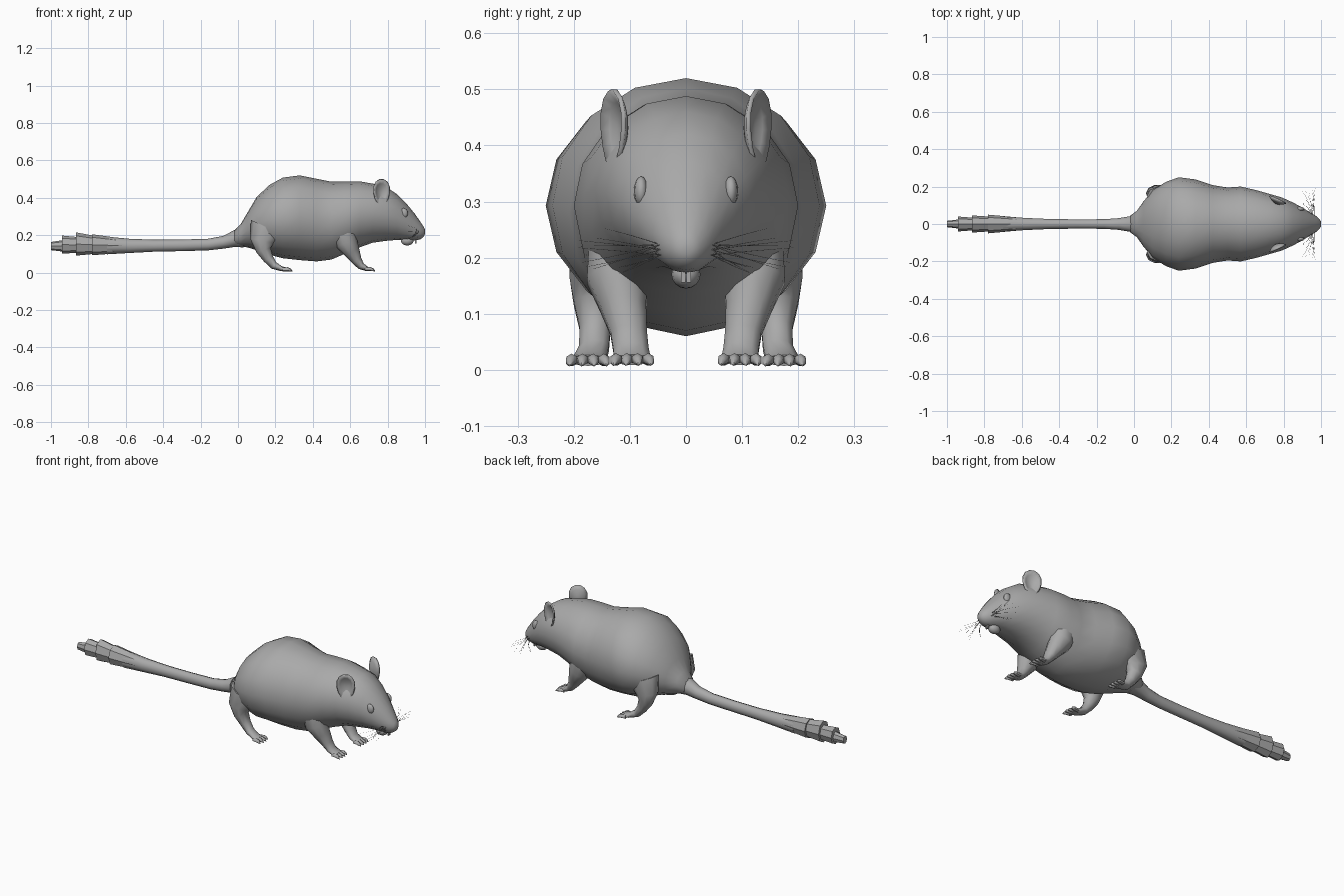
import bpy, bmesh, math, random
from mathutils import Vector, Matrix

if "Cube" in bpy.data.objects:
    bpy.data.objects.remove(bpy.data.objects["Cube"])

random.seed(4)
fur = bpy.data.materials.new("grey_fur")
fur.diffuse_color = (0.4, 0.4, 0.4, 1)
fur.use_nodes = True
fur.node_tree.nodes["Principled BSDF"].inputs["Base Color"].default_value = fur.diffuse_color


def finish(name, bm, mirror=False, angle=60, flat=False):
    """Turn a bmesh into a named object, optionally mirrored left to right."""
    bmesh.ops.recalc_face_normals(bm, faces=bm.faces)
    me = bpy.data.meshes.new(name)
    bm.to_mesh(me)
    bm.free()
    me.materials.append(fur)
    ob = bpy.data.objects.new(name, me)
    bpy.context.collection.objects.link(ob)
    if mirror:
        m = ob.modifiers.new("mirror", 'MIRROR')
        m.use_axis = (False, True, False)
        m.use_mirror_merge = False
    if not flat:
        bpy.ops.object.select_all(action='DESELECT')
        bpy.context.view_layer.objects.active = ob
        ob.select_set(True)
        bpy.ops.object.shade_smooth_by_angle(angle=math.radians(angle))
    return ob


def add_loft(bm, rings, sides=12, upright=False):
    """Rings are (x, y, z, half width, half height), bent along the path."""
    loops = []
    for i, (x, y, z, w, h) in enumerate(rings):
        up = Vector((0, 0, 1))
        if not upright:
            a, b = rings[max(i - 1, 0)], rings[min(i + 1, len(rings) - 1)]
            up = Vector((a[2] - b[2], 0, b[0] - a[0])).normalized()
        loop = []
        for k in range(sides):
            t = 2 * math.pi * k / sides
            p = Vector((x, y + w * math.sin(t), z)) + up * h * math.cos(t)
            loop.append(bm.verts.new(p))
        loops.append(loop)
    for a, b in zip(loops, loops[1:]):
        for k in range(sides):
            n = (k + 1) % sides
            bm.faces.new((a[k], a[n], b[n], b[k]))
    bm.faces.new(loops[0])
    bm.faces.new(loops[-1])


def add_ball(bm, centre, radii, seg=12, rows=8):
    mat = Matrix.Translation(centre) @ Matrix.Diagonal((*radii, 1))
    bmesh.ops.create_uvsphere(bm, u_segments=seg, v_segments=rows, radius=1, matrix=mat)


# Body and head: x, half width, top, bottom
body = [
    (-0.02, 0.045, 0.225, 0.145), (0.015, 0.07, 0.26, 0.14), (0.05, 0.12, 0.32, 0.135),
    (0.10, 0.18, 0.405, 0.12), (0.17, 0.225, 0.47, 0.095), (0.24, 0.25, 0.508, 0.077),
    (0.33, 0.238, 0.52, 0.067), (0.42, 0.208, 0.502, 0.06), (0.50, 0.195, 0.486, 0.07),
    (0.57, 0.20, 0.486, 0.10), (0.65, 0.182, 0.488, 0.135), (0.72, 0.162, 0.476, 0.16),
    (0.79, 0.142, 0.46, 0.17), (0.85, 0.115, 0.42, 0.175), (0.90, 0.088, 0.37, 0.175),
    (0.945, 0.06, 0.315, 0.172), (0.975, 0.042, 0.272, 0.178), (0.993, 0.025, 0.245, 0.192),
    (1.0, 0.012, 0.23, 0.206),
]
bm = bmesh.new()
add_loft(bm, [(x, 0, (t + b) / 2, w, (t - b) / 2) for x, w, t, b in body], 16, True)
finish("body", bm)

# Tail stem
bm = bmesh.new()
add_loft(bm, [
    (0.03, 0, 0.195, 0.06, 0.06), (-0.02, 0, 0.182, 0.044, 0.045),
    (-0.08, 0, 0.162, 0.033, 0.034), (-0.16, 0, 0.15, 0.027, 0.031),
    (-0.30, 0, 0.146, 0.026, 0.031), (-0.45, 0, 0.144, 0.028, 0.032),
    (-0.58, 0, 0.143, 0.034, 0.038), (-0.70, 0, 0.145, 0.042, 0.047)], 10, True)
finish("tail", bm)

# Stepped tuft at the tail end
bm = bmesh.new()
add_loft(bm, [
    (-0.62, 0, 0.144, 0.035, 0.039), (-0.78, 0, 0.149, 0.05, 0.056),
    (-0.78, 0, 0.149, 0.04, 0.050), (-0.865, 0, 0.153, 0.046, 0.062),
    (-0.865, 0, 0.148, 0.034, 0.043), (-0.94, 0, 0.15, 0.040, 0.048),
    (-0.94, 0, 0.143, 0.024, 0.030), (-1.0, 0, 0.142, 0.017, 0.022)], 8, True)
finish("tail_tuft", bm, flat=True)


# Legs with splayed toes and claws
def leg(name, rings):
    bm = bmesh.new()
    add_loft(bm, rings, 10)
    finish(name, bm, True)
    x, y, z, w, h = rings[-1]
    bm = bmesh.new()
    for k in (-1.5, -0.5, 0.5, 1.5):
        reach = 0.024 - 0.004 * abs(k)
        ty = y + k * w * 0.52
        add_loft(bm, [
            (x - 0.02, ty, z, 0.010, 0.010),
            (x + reach * 0.4, ty + k * 0.002, z + 0.001, 0.011, 0.011),
            (x + reach, ty + k * 0.004, z - 0.003, 0.008, 0.008),
            (x + reach + 0.012, ty + k * 0.005, z - 0.010, 0.001, 0.001)], 6)
    finish(name + "_toes", bm, True)


leg("front_leg", [
    (0.56, 0.120, 0.23, 0.055, 0.07), (0.58, 0.123, 0.16, 0.056, 0.06),
    (0.61, 0.112, 0.11, 0.043, 0.043), (0.635, 0.102, 0.065, 0.034, 0.028),
    (0.658, 0.098, 0.035, 0.033, 0.020), (0.685, 0.096, 0.022, 0.034, 0.013),
    (0.700, 0.096, 0.018, 0.033, 0.010)])
leg("hind_leg", [
    (0.16, 0.150, 0.24, 0.055, 0.10), (0.128, 0.165, 0.17, 0.045, 0.065),
    (0.137, 0.165, 0.12, 0.037, 0.040), (0.162, 0.162, 0.075, 0.029, 0.028),
    (0.192, 0.164, 0.038, 0.028, 0.021), (0.232, 0.171, 0.021, 0.031, 0.013),
    (0.258, 0.175, 0.017, 0.033, 0.010)])

# Cupped ears, narrow at the base
bm = bmesh.new()
centre = Vector((0.765, 0.122, 0.428))
across = Vector((0.91, -0.41, 0))
out = Vector((0.41, 0.91, 0))
rows, prev = (0.35, 0.7, 1.0), None
mid = bm.verts.new(centre - out * 0.012)
for r in rows:
    ring = []
    for k in range(14):
        t = 2 * math.pi * k / 14
        width = 0.055 * (0.85 + 0.18 * math.sin(t))
        p = centre + across * r * width * math.cos(t)
        p += Vector((0, 0, 0.072 * r * math.sin(t))) + out * (0.022 * r * r - 0.012)
        ring.append(bm.verts.new(p))
    for k in range(14):
        n = (k + 1) % 14
        if prev:
            bm.faces.new((prev[k], prev[n], ring[n], ring[k]))
        else:
            bm.faces.new((mid, ring[k], ring[n]))
    prev = ring
ear = finish("ear", bm, True)
shell = ear.modifiers.new("thickness", 'SOLIDIFY')
shell.thickness = 0.008
shell.offset = 0

# Eyes
bm = bmesh.new()
add_ball(bm, (0.885, 0.080, 0.318), (0.024, 0.013, 0.027))
finish("eye", bm, True)

# Lower jaw and front teeth
bm = bmesh.new()
add_ball(bm, (0.905, 0, 0.170), (0.034, 0.026, 0.025))
finish("lower_jaw", bm)
bm = bmesh.new()
bmesh.ops.create_cube(bm, size=1, matrix=Matrix.Translation((0.95, 0.005, 0.168))
                      @ Matrix.Diagonal((0.007, 0.008, 0.024, 1)))
finish("front_tooth", bm, True, flat=True)

# Whiskers
cu = bpy.data.curves.new("whiskers", 'CURVE')
cu.dimensions = '3D'
cu.bevel_depth = 0.0008
cu.bevel_resolution = 0
for i in range(12):
    root = Vector((0.945 + 0.006 * (i % 4), 0.045, 0.205 + 0.009 * (i // 4)))
    reach = random.uniform(0.05, 0.155)
    back = random.uniform(-0.06, 0.03)
    rise = random.uniform(-0.06, 0.035)
    sp = cu.splines.new('POLY')
    sp.points.add(4)
    for k in range(5):
        t = k / 4
        sp.points[k].co = (root.x + back * t * t, root.y + reach * t,
                           root.z + rise * t * (1.2 - 0.2 * t), 1)
        sp.points[k].radius = 1 - 0.7 * t
cu.materials.append(fur)
wh = bpy.data.objects.new("whiskers", cu)
bpy.context.collection.objects.link(wh)
m = wh.modifiers.new("mirror", 'MIRROR')
m.use_axis = (False, True, False)
